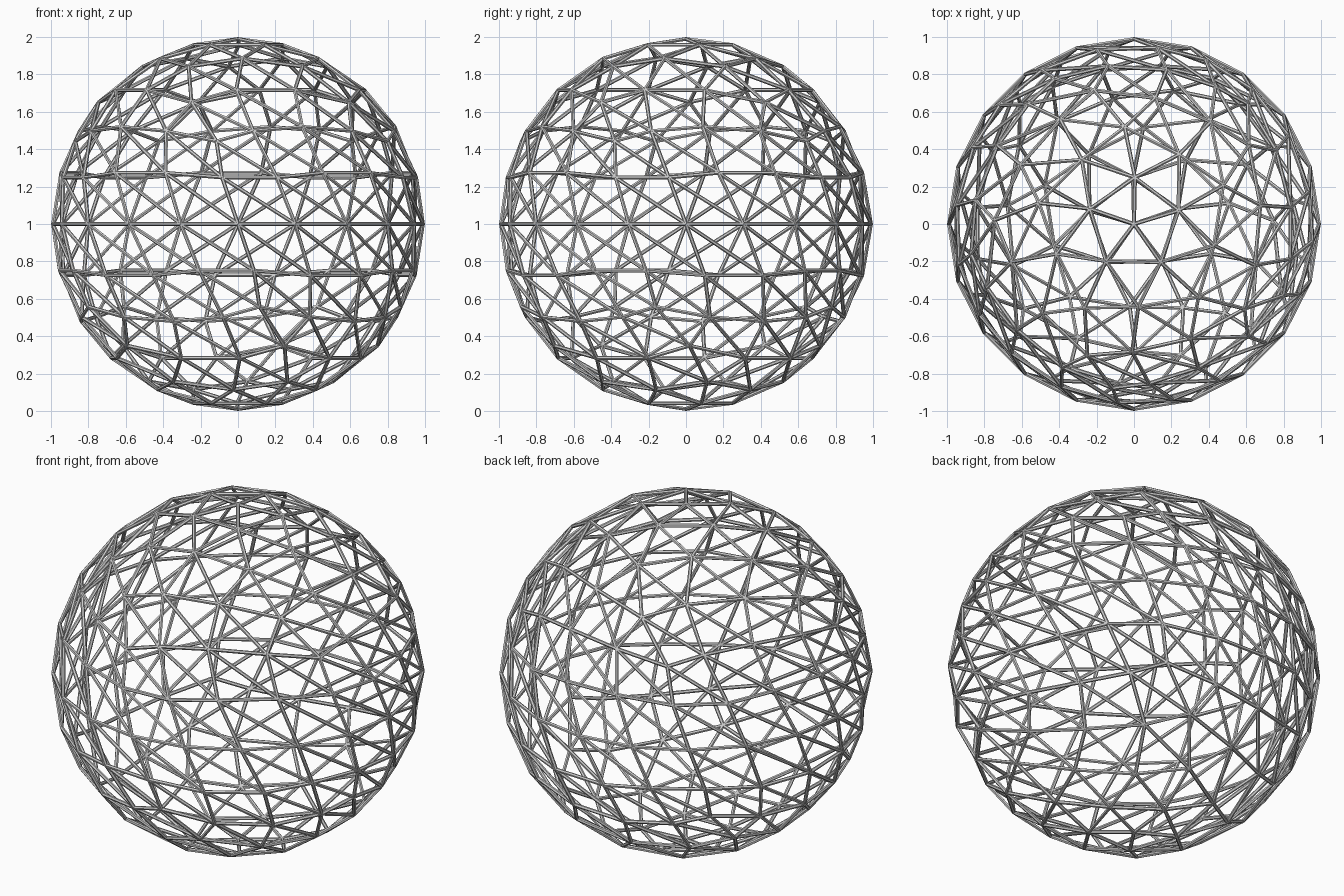
import bpy
import bmesh
import math
from mathutils import Vector, Matrix

if "Cube" in bpy.data.objects:
    bpy.data.objects.remove(bpy.data.objects["Cube"], do_unlink=True)

FREQ = 4                   # subdivisions of each icosahedron edge
STRUT = 0.0105             # strut radius
RADIUS = 1 - STRUT         # node radius
SIDES = 6
TWIST = math.radians(-57)  # turn about z from the equator to the top


def ring_point(deg, z):
    r = math.sqrt(1 - z * z)
    a = math.radians(deg)
    return Vector((r * math.cos(a), r * math.sin(a), z))


# Icosahedron standing on a corner
h = 1 / math.sqrt(5)
top, bottom = Vector((0, 0, 1)), Vector((0, 0, -1))
upper = [ring_point(72 * k, h) for k in range(5)]
lower = [ring_point(36 + 72 * k, -h) for k in range(5)]
faces = []
for k in range(5):
    n = (k + 1) % 5
    faces += [(top, upper[k], upper[n]), (upper[k], lower[k], upper[n]),
              (lower[k], lower[n], upper[n]), (bottom, lower[n], lower[k])]

# Geodesic subdivision, twisted about the vertical: collect every strut once
struts = {}
for a, b, c in faces:
    def node(i, j):
        p = (a * (FREQ - i - j) + b * i + c * j).normalized()
        return Matrix.Rotation(TWIST * p.z, 3, 'Z') @ p * RADIUS

    for i in range(FREQ):
        for j in range(FREQ - i):
            tri = [node(i, j), node(i + 1, j), node(i, j + 1)]
            for p, q in zip(tri, tri[1:] + tri[:1]):
                key = frozenset(tuple(round(v, 3) + 0.0 for v in e) for e in (p, q))
                struts[key] = (p, q)

# Build the struts as slim prisms with one edge facing outwards
bm = bmesh.new()
for p, q in struts.values():
    axis = (q - p).normalized()
    side = axis.cross(p + q).normalized()
    out = side.cross(axis)
    turn = Matrix((out, side, axis)).transposed().to_4x4()
    place = Matrix.Translation((p + q) / 2 + Vector((0, 0, 1))) @ turn
    bmesh.ops.create_cone(bm, cap_ends=True, segments=SIDES, radius1=STRUT,
                          radius2=STRUT, depth=(q - p).length, matrix=place)
bmesh.ops.recalc_face_normals(bm, faces=bm.faces)

mesh = bpy.data.meshes.new("geodesic_struts")
bm.to_mesh(mesh)
bm.free()

# Light grey metal
grey = bpy.data.materials.new("light_grey")
grey.use_nodes = True
colour = (0.6, 0.6, 0.6, 1)
grey.diffuse_color = colour
grey.node_tree.nodes["Principled BSDF"].inputs["Base Color"].default_value = colour
mesh.materials.append(grey)

sphere = bpy.data.objects.new("geodesic_struts", mesh)
bpy.context.collection.objects.link(sphere)
